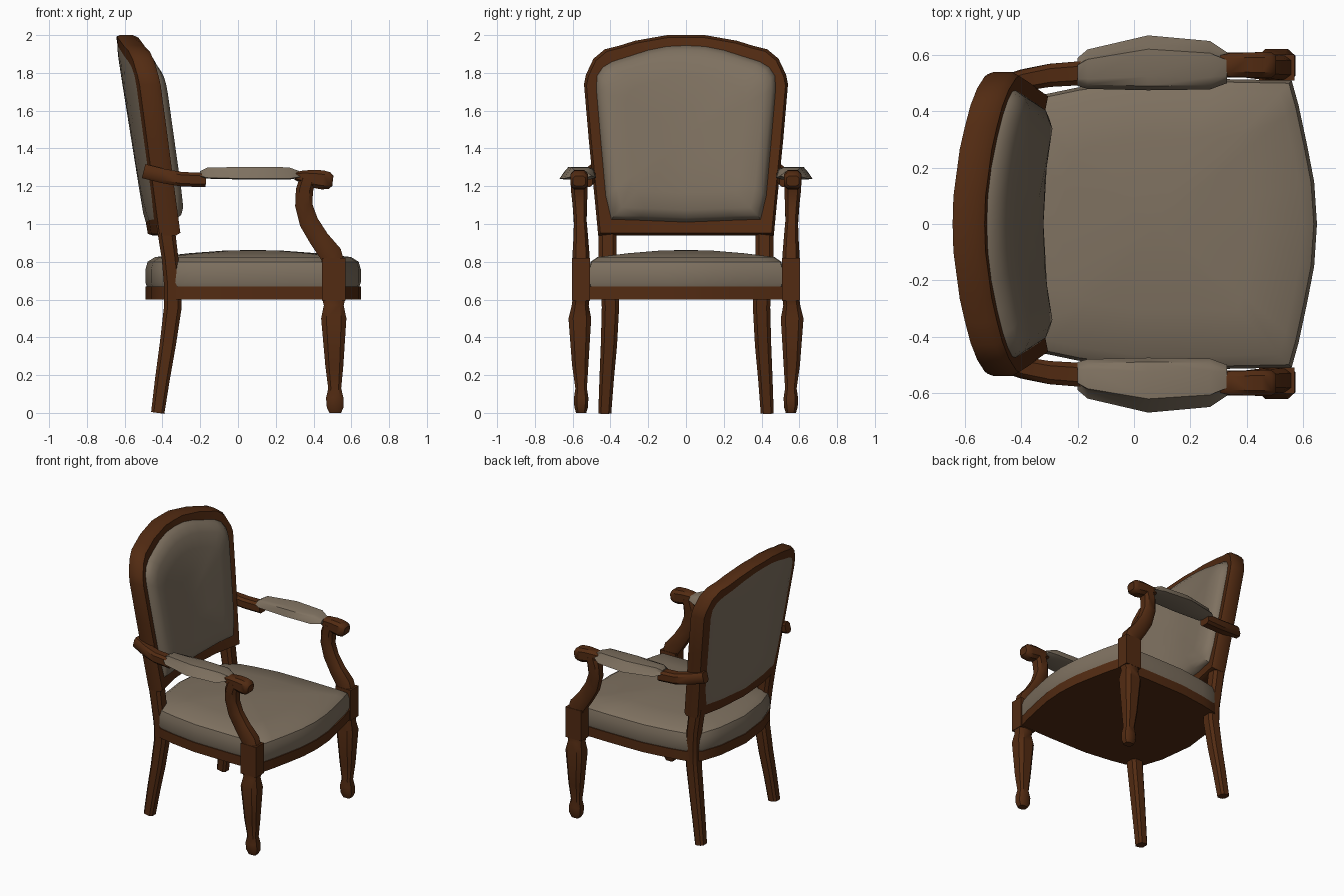
import bpy, bmesh, math
from mathutils import Vector

cube = bpy.data.objects.get("Cube")
if cube:
    bpy.data.objects.remove(cube, do_unlink=True)


def material(name, rgb):
    m = bpy.data.materials.new(name)
    m.use_nodes = True
    m.diffuse_color = (*rgb, 1)
    bsdf = m.node_tree.nodes["Principled BSDF"]
    bsdf.inputs["Base Color"].default_value = (*rgb, 1)
    bsdf.inputs["Roughness"].default_value = 0.7
    return m


WOOD = material("brown wood", (0.085, 0.024, 0.006))
FABRIC = material("taupe fabric", (0.21, 0.165, 0.117))


def loft(name, rings, mat, closed=False, tips=(None, None), mirror=False, angle=40):
    """Bridge equal rings of points; ends get a fan to a tip point or a flat cap."""
    bm = bmesh.new()
    loops = [[bm.verts.new(p) for p in ring] for ring in rings]
    n = len(loops[0])
    pairs = list(zip(loops, loops[1:]))
    if closed:
        pairs.append((loops[-1], loops[0]))
    for a, b in pairs:
        for i in range(n):
            j = (i + 1) % n
            bm.faces.new((a[i], a[j], b[j], b[i]))
    if not closed:
        for loop, tip in zip((loops[0], loops[-1]), tips):
            if tip is None:
                bm.faces.new(loop)
            else:
                t = bm.verts.new(tip)
                for i in range(n):
                    bm.faces.new((loop[i], loop[(i + 1) % n], t))
    bmesh.ops.recalc_face_normals(bm, faces=bm.faces)
    mesh = bpy.data.meshes.new(name)
    bm.to_mesh(mesh)
    bm.free()
    mesh.materials.append(mat)
    obj = bpy.data.objects.new(name, mesh)
    bpy.context.collection.objects.link(obj)
    bpy.ops.object.select_all(action="DESELECT")
    obj.select_set(True)
    bpy.context.view_layer.objects.active = obj
    bpy.ops.object.shade_smooth_by_angle(angle=math.radians(angle))
    if mirror:
        mod = obj.modifiers.new("Mirror", "MIRROR")
        mod.use_axis = (False, True, False)
        mod.use_mirror_merge = False
    return obj


def sweep(name, path, sides=8, power=0.6):
    """Wooden bar along x, y, z points with half depth and half width; mirrored in y."""
    pts = [Vector(p[:3]) for p in path]
    rings = []
    for i, p in enumerate(path):
        t = pts[min(i + 1, len(pts) - 1)] - pts[max(i - 1, 0)]
        side = Vector((0, 1, 0))
        normal = t.cross(side).normalized()
        ring = []
        for k in range(sides):
            a = 2 * math.pi * (k + 0.5) / sides
            c, s = math.cos(a), math.sin(a)
            c = math.copysign(abs(c) ** power, c)
            s = math.copysign(abs(s) ** power, s)
            ring.append(pts[i] + normal * c * p[3] + side * s * p[4])
        rings.append(ring)
    return loft(name, rings, WOOD, mirror=True)


def mirrored(half):
    """Complete a symmetric outline whose first and last points lie on the axis."""
    return half + [(-y, v) for y, v in half[-2:0:-1]]


# Seat: outline as (y, x), scaled about its middle
SEAT = mirrored([(0, .65), (.15, .64), (.28, .615), (.42, .585), (.51, .56), (.515, .3),
                 (.512, 0), (.485, -.2), (.46, -.32), (.40, -.41), (.25, -.46), (0, -.49)])


def seat_ring(scale, z):
    return [(.08 + (x - .08) * scale, y * scale, z) for y, x in SEAT]


loft("seat_rail", [seat_ring(1, .6), seat_ring(1, .67)], WOOD)
loft("seat_cushion",
     [seat_ring(s, z) for s, z in ((.985, .665), (1, .69), (1, .76), (.98, .80),
                                   (.91, .825), (.6, .845), (.25, .86))],
     FABRIC, tips=(None, (.08, 0, .862)))

# Backrest: outlines as (y, z) on a tilted shell that wraps around the sitter
MID = 1.47
OUTER = mirrored([(0, 2), (.1, 2), (.27, 1.97), (.35, 1.945), (.43, 1.925), (.49, 1.875),
                  (.53, 1.79), (.54, 1.74), (.515, 1.45), (.485, 1.15), (.465, .94),
                  (.25, .94), (0, .94)])
INNER = mirrored([(0, 1.945), (.1, 1.94), (.2, 1.92), (.31, 1.885), (.39, 1.86), (.44, 1.83),
                  (.47, 1.785), (.475, 1.72), (.452, 1.45), (.425, 1.15), (.395, 1.025),
                  (.25, 1.02), (0, 1.01)])


def shell(y, z, depth):
    return (-.48 - .16 * (z - .94) + .085 * (y / .54) ** 2 + depth, y, z)


def back_ring(outline, depth, scale=1.0):
    return [shell(y * scale, MID + (z - MID) * scale, depth) for y, z in outline]


loft("back_frame", [back_ring(INNER, .02), back_ring(INNER, .003), back_ring(OUTER, .004, .985),
                    back_ring(OUTER, .025), back_ring(OUTER, .09),
                    back_ring(OUTER, .117, .975), back_ring(INNER, .118), back_ring(INNER, .1)],
     WOOD, closed=True)
loft("back_front_panel",
     [back_ring(INNER, d, s) for d, s in ((.06, 1), (.118, 1), (.155, .95), (.18, .86),
                                          (.194, .66), (.2, .33))],
     FABRIC, tips=(shell(0, MID, .06), shell(0, MID, .2)))
loft("back_rear_panel",
     [back_ring(INNER, d, s) for d, s in ((.05, 1), (.003, 1), (-.003, .9), (-.004, .6), (-.004, .3))],
     FABRIC, tips=(shell(0, MID, .05), shell(0, MID, -.004)))

# Rear legs running up into the back stiles
sweep("rear_legs", [(-.425, .43, 0, .037, .036), (-.40, .42, .18, .041, .04),
                    (-.372, .408, .36, .045, .045), (-.345, .4, .56, .049, .048),
                    (-.345, .405, .68, .049, .048), (-.36, .415, .82, .046, .05),
                    (-.385, .415, 1.0, .05, .05)])

# Turned front legs with a square block at the seat corner
sweep("front_legs", [(.515, .555, 0, .032, .028), (.515, .555, .03, .047, .038),
                     (.512, .555, .08, .048, .04), (.512, .555, .13, .036, .032),
                     (.51, .56, .25, .05, .045), (.507, .562, .5, .07, .063),
                     (.507, .56, .57, .055, .047), (.507, .556, .6, .063, .047)])
sweep("corner_blocks", [(.507, .556, .595, .063, .047), (.507, .556, .82, .063, .047)],
      sides=4, power=.01)

# Curved arm supports ending in a forward scroll
sweep("arm_supports", [(.507, .556, .78, .062, .046), (.492, .556, .84, .062, .046),
                       (.43, .557, .92, .055, .04), (.375, .56, 1.01, .053, .035),
                       (.348, .562, 1.1, .048, .04), (.352, .565, 1.18, .048, .046),
                       (.37, .565, 1.24, .045, .046)])
sweep("arm_scrolls", [(.3, .565, 1.253, .02, .035), (.34, .565, 1.25, .035, .044),
                      (.40, .565, 1.24, .05, .046), (.45, .565, 1.233, .053, .048),
                      (.485, .565, 1.23, .046, .048), (.502, .565, 1.228, .028, .035)])

# Arm rails meeting the back, and the padded rests
sweep("arm_rails", [(-.5, .485, 1.28, .04, .03), (-.4, .51, 1.255, .04, .04),
                    (-.3, .528, 1.237, .04, .043), (-.17, .537, 1.233, .04, .045)])


def pad_ring(x, inner, outer, low, high):
    w = outer - inner
    return [(x, inner, low + .01), (x, inner + .015, high - .01), (x, inner + .25 * w, high),
            (x, outer - .25 * w, high), (x, outer - .03, high - .02), (x, outer, low + .005),
            (x, outer - .03, low), (x, inner + .03, low)]


loft("arm_pads", [pad_ring(*r) for r in ((-.2, .49, .59, 1.25, 1.28), (-.165, .48, .62, 1.24, 1.298),
                                         (.05, .475, .67, 1.235, 1.303), (.27, .478, .65, 1.235, 1.3),
                                         (.33, .50, .61, 1.245, 1.278))],
     FABRIC, mirror=True)
